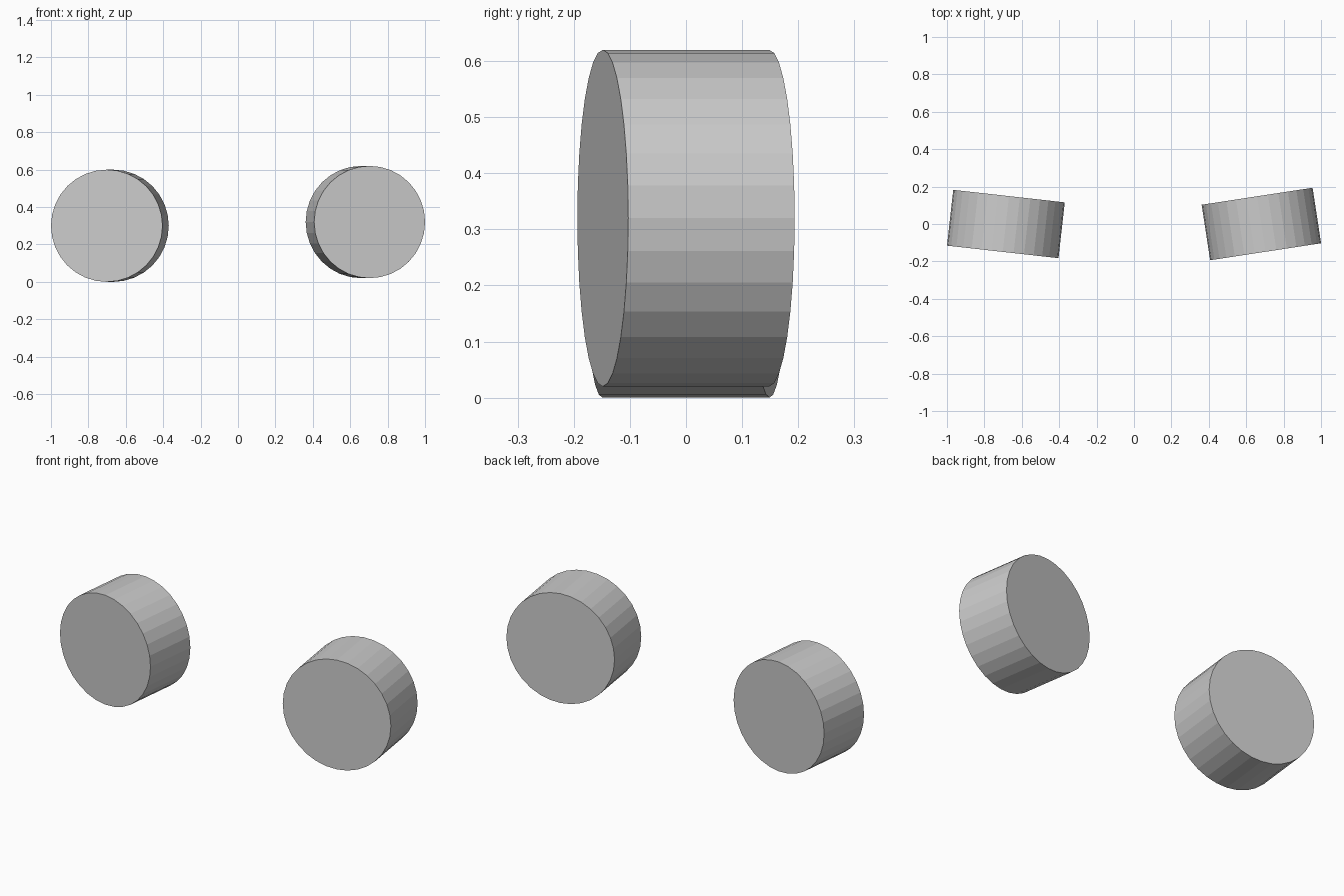
import bpy
from math import radians

if "Cube" in bpy.data.objects:
    bpy.data.objects.remove(bpy.data.objects["Cube"])


def wheel(name, x, z, turn):
    """Flat-shaded 32-sided drum with its axle along y, steered about z."""
    bpy.ops.mesh.primitive_cylinder_add(
        vertices=32, radius=0.3, depth=0.3,
        location=(x, 0, z), rotation=(radians(90), 0, radians(turn)))
    bpy.context.object.name = name


# Pair of wheels, toed at slightly different angles
wheel("left_wheel", -0.685, 0.30, -6.4)
wheel("right_wheel", 0.681, 0.32, 8.7)
